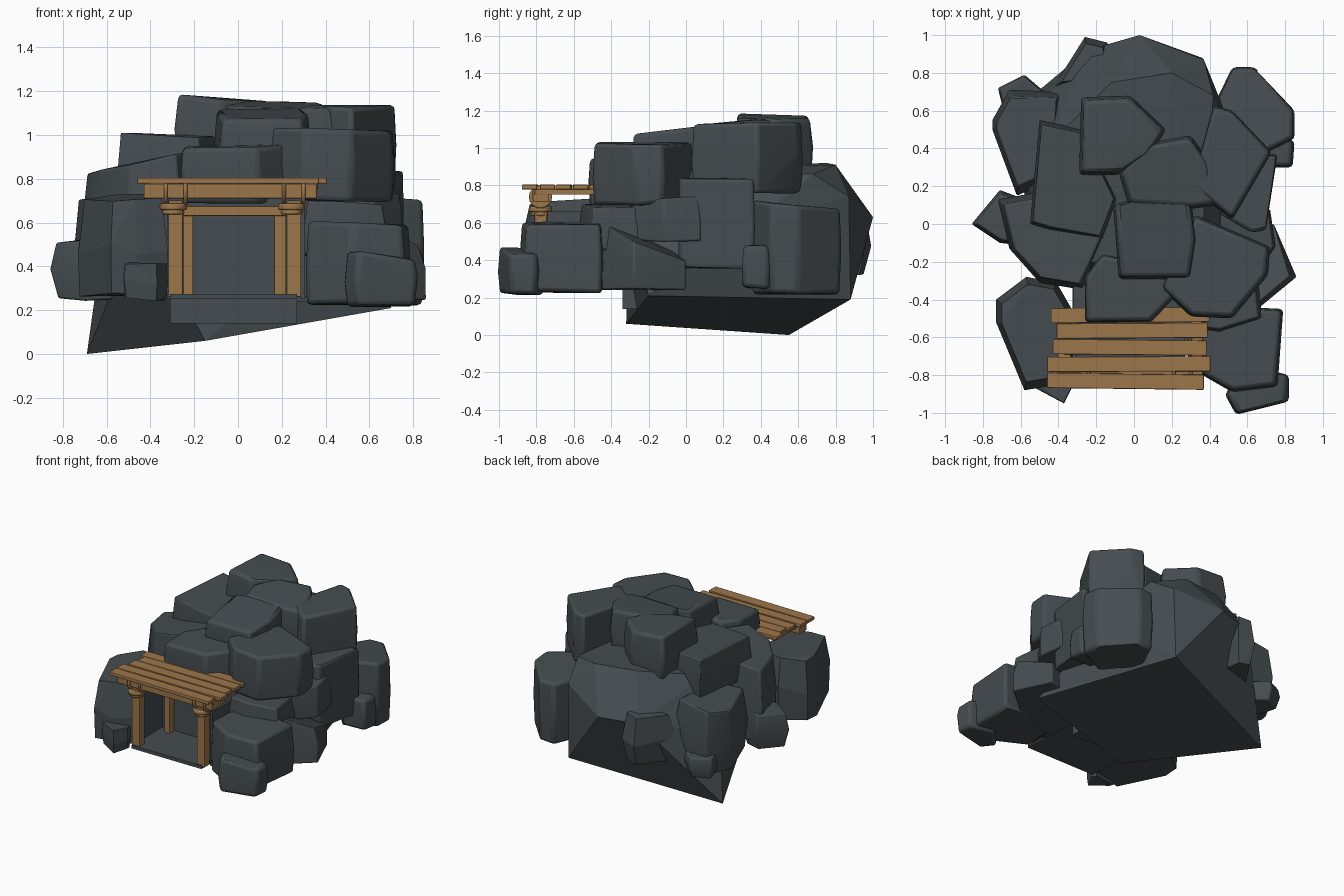
import bpy, bmesh, math, random
from mathutils import Vector

if "Cube" in bpy.data.objects:
    bpy.data.objects.remove(bpy.data.objects["Cube"])

random.seed(4)


def material(name, rgb):
    m = bpy.data.materials.new(name)
    m.diffuse_color = (*rgb, 1)
    m.use_nodes = True
    m.node_tree.nodes["Principled BSDF"].inputs["Base Color"].default_value = m.diffuse_color
    return m


STONE = material("dark_stone", (0.06, 0.073, 0.08))
WOOD = material("brown_wood", (0.335, 0.182, 0.071))


def finish(bm, name, mat, bevel=0.0, smooth=False):
    bmesh.ops.recalc_face_normals(bm, faces=bm.faces)
    me = bpy.data.meshes.new(name)
    bm.to_mesh(me)
    bm.free()
    ob = bpy.data.objects.new(name, me)
    bpy.context.collection.objects.link(ob)
    me.materials.append(mat)
    if bevel:
        b = ob.modifiers.new("edge_bevel", 'BEVEL')
        b.width, b.segments, b.limit_method = bevel, 2, 'ANGLE'
        b.angle_limit = math.radians(30)
    if smooth:
        bpy.context.view_layer.objects.active = ob
        ob.select_set(True)
        bpy.ops.object.shade_smooth_by_angle(angle=math.radians(30))
        ob.select_set(False)
    return ob


def hull(name, pts, bevel=0.0):
    bm = bmesh.new()
    for p in pts:
        bm.verts.new(p)
    r = bmesh.ops.convex_hull(bm, input=bm.verts)
    junk = {g for g in r["geom_interior"] + r["geom_unused"] if isinstance(g, bmesh.types.BMVert)}
    bmesh.ops.delete(bm, geom=list(junk), context='VERTS')
    bmesh.ops.dissolve_limit(bm, angle_limit=math.radians(4), verts=bm.verts, edges=bm.edges)
    return finish(bm, name, STONE, bevel, bool(bevel))


def rock(name, outline, z0, z1, sx=0.0, sy=0.0, top=0.92, bottom=0.96, bevel=0.02):
    """Boulder from a plan outline, a height range and the slope of its top."""
    pts = [Vector(p) for p in outline]
    c = sum(pts, Vector((0, 0))) / len(pts)
    out = []
    for p in pts:
        d = p - c
        for s, z in ((bottom, z0), (top, z1 + sx * d.x + sy * d.y)):
            out.append((c.x + d.x * s, c.y + d.y * s, z + random.uniform(-.008, .008)))
        out.append((p.x, p.y, z0 + (z1 - z0) * random.uniform(.4, .6)))
    hull(name, out, bevel)


def box(name, x, y, z, mat=WOOD, bevel=0.005, turn=0.0):
    bm = bmesh.new()
    bmesh.ops.create_cube(bm, size=1)
    c = Vector([(a[0] + a[1]) / 2 for a in (x, y, z)])
    for v in bm.verts:
        v.co = Vector((v.co.x * (x[1] - x[0]), v.co.y * (y[1] - y[0]), v.co.z * (z[1] - z[0])))
    ob = finish(bm, name, mat, bevel)
    ob.location = c
    ob.rotation_euler.z = turn
    return ob


def cylinder(name, loc, radius, depth, along_x=False):
    bm = bmesh.new()
    bmesh.ops.create_cone(bm, cap_ends=True, segments=16, radius1=radius, radius2=radius, depth=depth)
    ob = finish(bm, name, WOOD, 0.008, True)
    ob.location = loc
    if along_x:
        ob.rotation_euler.y = math.pi / 2


# Main hill mass with its slanted underside
hull("hill_core", [
    (-.69, .55, 0), (-.15, -.32, .06), (.7, -.2, .21), (.36, .88, .19),
    (-.62, .48, .5), (-.25, .92, .62), (.03, 1, .63), (.37, .87, .74), (.58, .35, .6),
    (.5, -.3, .6), (-.45, -.3, .6), (-.45, .42, .85), (-.12, .75, .92), (.2, .8, .91), (.42, .68, .86),
    (.35, -.2, .88), (-.3, -.2, .84)])

# Upper boulders
rock("summit_rock", [(-.28, .67), (-.02, .68), (.17, .5), (.1, .38), (-.08, .26), (-.29, .26)], .86, 1.165, -.07)
rock("summit_back_rock", [(-.08, .27), (.03, .42), (.3, .47), (.4, .33), (.45, .1), (.3, .08), (-.03, .1)], .85, 1.14, 0, .08)
rock("summit_front_rock", [(-.11, .1), (.05, .15), (.3, .14), (.33, -.08), (.3, -.29), (-.08, -.29)], .82, 1.1, 0, .1, .95)
rock("upper_left_rock", [(-.5, .55), (-.27, .5), (-.09, .13), (-.17, -.08), (-.45, -.03), (-.55, 0)], .72, 1.0, -.05, 0, .93, .96, .01)
rock("upper_right_rock", [(.3, .2), (.42, .63), (.52, .6), (.73, .38), (.52, .02)], .76, 1.13, 0, 0, .96)
rock("right_shoulder_rock", [(.32, .05), (.72, -.12), (.71, -.27), (.52, -.5), (.3, -.49), (.14, -.34)], .7, 1.03, -.03, 0, .95)
rock("lintel_rock", [(-.26, -.28), (-.17, -.16), (.1, -.22), (.24, -.36), (.09, -.52), (-.26, -.52)], .69, .95, 0, .03, .96)
rock("left_shoulder_rock", [(-.72, .13), (-.5, .17), (-.13, -.05), (-.26, -.35), (-.5, -.31), (-.66, -.13)], .3, .87, .18, 0, .88, .96, .01)

# Lower boulders, left side
rock("left_front_rock", [(-.73, -.4), (-.57, -.28), (-.41, -.31), (-.33, -.45), (-.32, -.8), (-.46, -.86), (-.58, -.88), (-.73, -.52)], .27, .71, .06, .05, .86, .97, 0)
rock("left_front_small_rock", [(-.53, -.84), (-.33, -.8), (-.32, -.85), (-.37, -.95), (-.52, -.87)], .25, .41, -.05, 0, .95, .9, 0)
rock("left_point_rock", [(-.86, 0), (-.71, .18), (-.55, .12), (-.55, -.12), (-.71, -.1)], .25, .52, .1, 0, .85, .8, .008)
rock("left_back_rock", [(-.75, .55), (-.66, .71), (-.38, .7), (-.4, .25), (-.62, .15), (-.75, .5)], .26, .72, .15, 0, .85, .9, .008)
rock("left_back_small_rock", [(-.72, .72), (-.58, .79), (-.45, .68), (-.5, .5), (-.68, .55)], .25, .4, 0, 0, .9, .8, .008)
rock("back_rock", [(-.26, .99), (-.14, .96), (-.12, .75), (-.43, .72)], .32, .68, .1, 0, .75, .7, 0)

# Lower boulders, right side
rock("right_back_rock", [(.4, .58), (.52, .83), (.64, .83), (.85, .6), (.85, .45), (.62, .34)], .22, .69, 0, -.1, .96, .95)
rock("right_side_rock", [(.45, .05), (.6, .36), (.76, .37), (.7, -.04), (.62, -.05)], .36, .84, 0, 0, .97)
rock("right_small_rock", [(.65, .3), (.84, .3), (.85, .44), (.72, .48), (.62, .4)], .25, .48, 0, -.05, .9)
rock("right_middle_rock", [(.45, -.08), (.74, 0), (.86, -.28), (.63, -.47), (.42, -.47)], .24, .52, -.1, -.36, .85, 1, .008)
rock("right_upper_middle_rock", [(.35, .1), (.72, .08), (.75, -.12), (.62, -.3), (.4, -.3)], .5, .73, 0, .08, .93, 1, .01)
rock("right_ledge_rock", [(.3, -.3), (.65, -.25), (.68, -.5), (.45, -.57), (.3, -.55)], .45, .69, -.05, 0, .9, 1, .01)
rock("right_front_rock", [(.31, -.55), (.6, -.44), (.79, -.45), (.76, -.86), (.52, -.89), (.31, -.77)], .23, .6, -.03, 0, .95, .98)
rock("right_front_small_rock", [(.48, -.9), (.62, -.75), (.82, -.8), (.82, -.94), (.54, -1.01)], .22, .45, -.15, 0, .92, .92)

# Tunnel floor, step, side walls and end wall
box("tunnel_floor", (-.31, .27), (-.82, -.25), (.25, .275), STONE, 0)
box("floor_step", (-.31, .27), (-.34, -.1), (.14, .27), STONE, 0)
box("side_ground", (.27, .55), (-.62, -.2), (.24, .265), STONE, 0)
box("tunnel_end_wall", (-.32, .32), (-.46, -.3), (.25, .72), STONE, 0)
for side, x in (("left", -.325), ("right", .285)):
    box(side + "_tunnel_wall", (x, x + .02), (-.74, -.3), (.25, .66), STONE, 0)

# Front posts with rounded capitals
for side, x in (("left", -.285), ("right", .255)):
    box(side + "_front_post", (x - .033, x + .033), (-.81, -.745), (.26, .7))
    cylinder(side + "_post_ring", (x - .01, -.778, .672), .062, .03)
    cylinder(side + "_post_lower_ring", (x - .01, -.778, .647), .05, .022)
    for dx in (-.045, .045):
        cylinder(side + "_beam_band", (x + dx, -.778, .738), .062, .018, True)
    box(side + "_back_post", *(((-.25, -.205) if x < 0 else (.165, .22)), (-.52, -.465), (.27, .66)))
    box(side + "_side_beam", (x - .12, x - .05) if x < 0 else (x + .05, x + .11), (-.81, -.48), (.75, .78))

# Beams over the posts
box("front_beam", (-.43, .36), (-.82, -.735), (.71, .777))
box("back_lintel", (-.25, .22), (-.525, -.465), (.63, .675))

# Roof planks
for i, (x0, x1, y0, turn) in enumerate([(-.46, .37, -.873, -.012), (-.46, .405, -.782, .004), (-.43, .385, -.693, -.01),
                                        (-.41, .39, -.605, .006), (-.44, .4, -.522, .008)]):
    box(f"roof_plank_{i + 1}", (x0, x1), (y0, y0 + .08), (.778, .804), WOOD, .005, turn)
